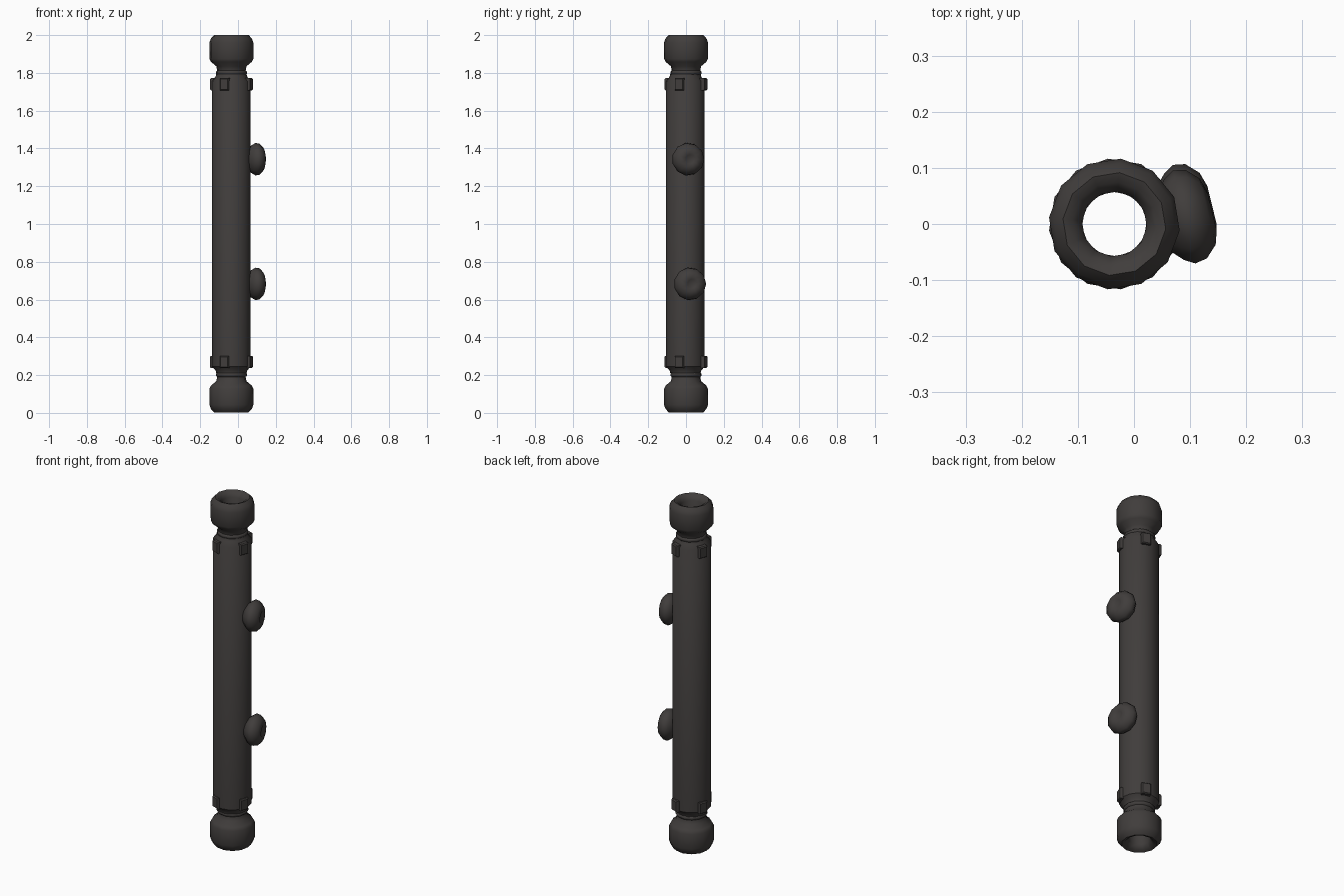
import bpy, math
from mathutils import Matrix, Vector

if "Cube" in bpy.data.objects:
    bpy.data.objects.remove(bpy.data.objects["Cube"])

mat = bpy.data.materials.new("dark iron grey")
mat.diffuse_color = (0.052, 0.047, 0.045, 1)
mat.use_nodes = True
mat.node_tree.nodes["Principled BSDF"].inputs["Base Color"].default_value = mat.diffuse_color
CX, CY = -0.035, 0.0


def finish(name, verts, faces, angle=None):
    me = bpy.data.meshes.new(name)
    me.from_pydata(verts, [], faces)
    me.materials.append(mat)
    ob = bpy.data.objects.new(name, me)
    bpy.context.collection.objects.link(ob)
    if angle:
        bpy.ops.object.select_all(action='DESELECT')
        ob.select_set(True)
        bpy.context.view_layer.objects.active = ob
        bpy.ops.object.shade_smooth_by_angle(angle=math.radians(angle))
    return ob


def lathe(name, prof, n, matrix, closed, angle, turn=0.0):
    """Revolve (radius, height) points about the local z axis."""
    verts, faces = [], []
    for r, z in prof:
        for i in range(n):
            a = 2 * math.pi * i / n + turn
            verts.append(matrix @ Vector((r * math.cos(a), r * math.sin(a), z)))
    m = len(prof)
    for j in range(m if closed else m - 1):
        k = (j + 1) % m
        for i in range(n):
            h = (i + 1) % n
            faces.append((j * n + i, j * n + h, k * n + h, k * n + i))
    if not closed:
        faces.append(tuple(range(n))[::-1])
        faces.append(tuple(range((m - 1) * n, m * n)))
    return finish(name, verts, faces, angle)


# Hollow barrel with chamfered ends
body = [(0.06, 0.21), (0.08, 0.21), (0.084, 0.225), (0.102, 0.245),
        (0.102, 1.755), (0.084, 1.78), (0.08, 1.795), (0.06, 1.795)]
lathe("barrel", body, 16, Matrix.Translation((CX, CY - 0.003, 0)), True, 40)

# Flared end collars with necks, open through the middle
collar = [(0.058, 0.03), (0.075, 0.006), (0.092, 0.0), (0.109, 0.018), (0.117, 0.04),
          (0.117, 0.125), (0.108, 0.142), (0.08, 0.165), (0.076, 0.188),
          (0.083, 0.194), (0.083, 0.203), (0.076, 0.212), (0.058, 0.214)]
lathe("bottom_collar", collar, 12, Matrix.Translation((CX, CY, 0.003)), True, 50, 0.1)
flip = Matrix.Translation((CX, CY, 2.0)) @ Matrix.Rotation(math.pi, 4, 'X')
lathe("top_collar", collar, 12, flip, True, 50, 0.1)

# Dimpled side knobs
knob = [(0.05, -0.03), (0.076, -0.006), (0.087, 0.012), (0.083, 0.034), (0.062, 0.055),
        (0.036, 0.063), (0.024, 0.056)]
for name, z, y in (("upper_knob", 1.343, 0.008), ("lower_knob", 0.683, 0.018)):
    axis = Vector((math.cos(0.24), math.sin(0.24), 0))
    m = Matrix.Translation((0.078, y, z)) @ axis.to_track_quat('Z', 'Y').to_matrix().to_4x4()
    lathe(name, knob, 11, m, False, 60)

# Small rivet blocks around both ends of the barrel
for band, z in (("lower", 0.27), ("upper", 1.74)):
    for k in range(4):
        m = (Matrix.Translation((CX, CY, z)) @
             Matrix.Rotation(math.radians(-20 + 90 * k), 4, 'Z'))
        v = []
        for x, s in ((0.085, 1), (0.107, 1), (0.113, 0.85)):
            for sy, sz in ((-1, -1), (1, -1), (1, 1), (-1, 1)):
                v.append(m @ Vector((x, 0.024 * s * sy, 0.032 * s * sz)))
        f = [(3, 2, 1, 0), (8, 9, 10, 11)]
        for o in (0, 4):
            f += [(o + i, o + (i + 1) % 4, o + 4 + (i + 1) % 4, o + 4 + i) for i in range(4)]
        finish(f"{band}_rivet_{k}", v, f)

# Make all faces point outward
import bmesh
for ob in bpy.data.objects:
    bm = bmesh.new()
    bm.from_mesh(ob.data)
    bmesh.ops.recalc_face_normals(bm, faces=bm.faces)
    bm.to_mesh(ob.data)
    bm.free()
